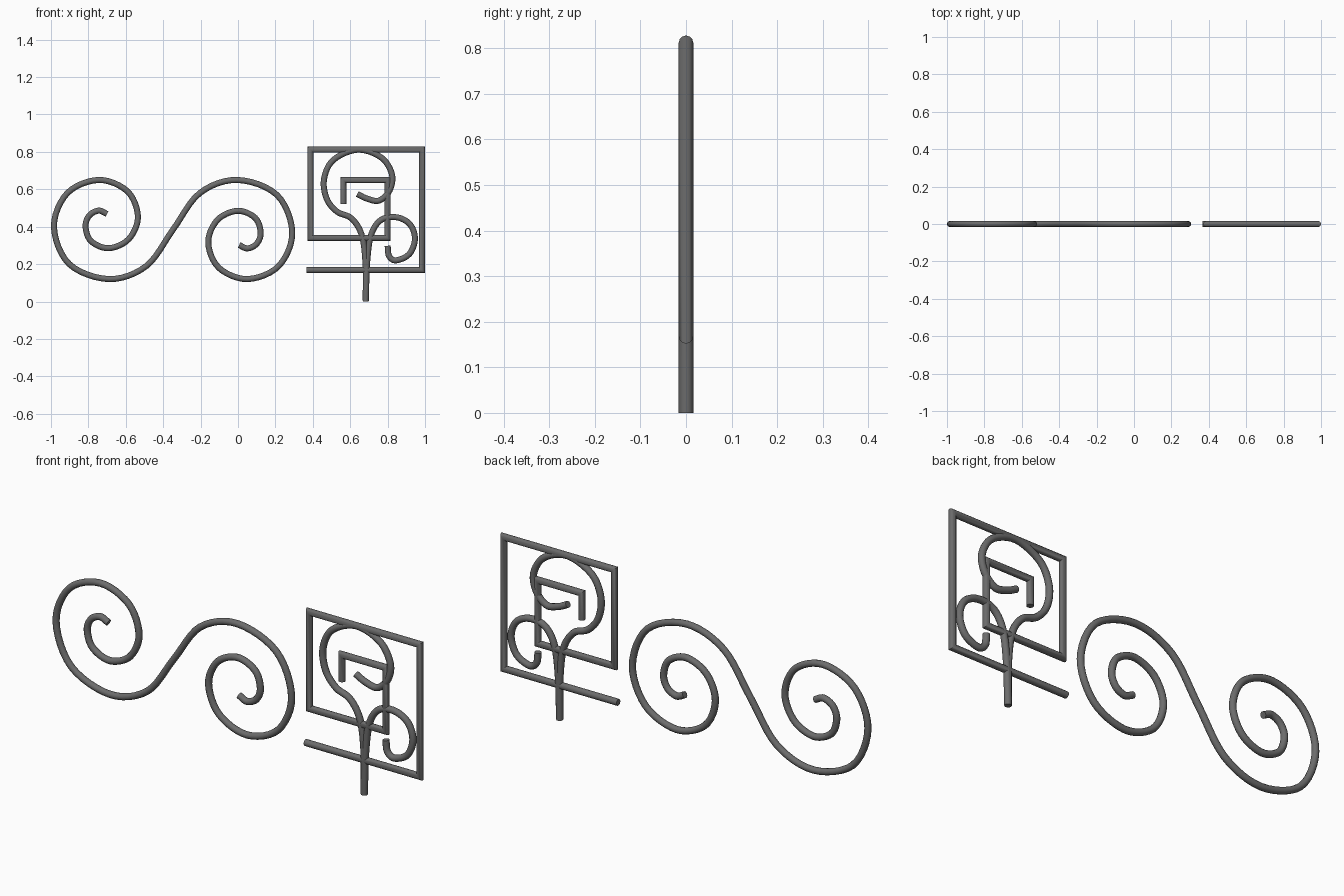
import bpy, bmesh, math
from mathutils import Vector

cube = bpy.data.objects.get("Cube")
if cube:
    bpy.data.objects.remove(cube, do_unlink=True)

RADIUS = 0.016
SIDES = 12

iron = bpy.data.materials.new("dark_grey_iron")
iron.use_nodes = True
iron.diffuse_color = (0.15, 0.15, 0.15, 1)
iron.node_tree.nodes["Principled BSDF"].inputs["Base Color"].default_value = (0.15, 0.15, 0.15, 1)


def smooth_path(points, steps=6):
    """Catmull-Rom curve through the points."""
    p = [Vector(q) for q in points]
    p = [2 * p[0] - p[1]] + p + [2 * p[-1] - p[-2]]
    path = []
    for a, b, c, d in zip(p, p[1:], p[2:], p[3:]):
        for i in range(steps):
            t = i / steps
            path.append(0.5 * (2 * b + (c - a) * t + (2 * a - 5 * b + 4 * c - d) * t * t
                               + (3 * b - a - 3 * c + d) * t ** 3))
    return path + [p[-2]]


def rod(name, path):
    """Round bar swept along a path in the xz plane, with mitred corners."""
    path = [Vector(q) for q in path]
    bm = bmesh.new()
    rings = []
    for i, p in enumerate(path):
        before = (p - path[i - 1]).normalized() if i else None
        after = (path[i + 1] - p).normalized() if i < len(path) - 1 else before
        before = before or after
        tangent = (before + after).normalized()
        side = Vector((-tangent.y, tangent.x)) / tangent.dot(after)
        ring = []
        for k in range(SIDES):
            a = math.tau * k / SIDES
            q = p + side * RADIUS * math.cos(a)
            ring.append(bm.verts.new((q.x, RADIUS * math.sin(a), q.y)))
        rings.append(ring)
    for r, s in zip(rings, rings[1:]):
        for k in range(SIDES):
            n = (k + 1) % SIDES
            bm.faces.new((r[k], r[n], s[n], s[k]))
    bm.faces.new(rings[0])
    bm.faces.new(rings[-1])
    bmesh.ops.recalc_face_normals(bm, faces=bm.faces)
    mesh = bpy.data.meshes.new(name)
    bm.to_mesh(mesh)
    bm.free()
    mesh.materials.append(iron)
    obj = bpy.data.objects.new(name, mesh)
    bpy.context.collection.objects.link(obj)
    bpy.ops.object.select_all(action='DESELECT')
    obj.select_set(True)
    bpy.context.view_layer.objects.active = obj
    bpy.ops.object.shade_smooth_by_angle(angle=math.radians(40))
    return obj


# Double scroll: one half, then the same half turned about the middle
half = [(-0.70, 0.468), (-0.745, 0.486), (-0.795, 0.46), (-0.815, 0.40), (-0.785, 0.322),
        (-0.69, 0.285), (-0.583, 0.335), (-0.535, 0.455), (-0.592, 0.59), (-0.745, 0.65),
        (-0.912, 0.58), (-0.984, 0.40), (-0.902, 0.20), (-0.69, 0.12), (-0.49, 0.19)]
middle = Vector((-0.347, 0.385))
turned = [2 * middle - Vector(p) for p in reversed(half)]
rod("double_scroll", smooth_path(half + [middle] + turned))

# Square key spiral
rod("square_spiral", [(0.366, 0.168), (0.984, 0.168), (0.984, 0.812), (0.387, 0.812), (0.387, 0.34),
                      (0.80, 0.34), (0.80, 0.65), (0.563, 0.65), (0.563, 0.522)])

# Two tendrils sharing a stem
rod("large_tendril", smooth_path([
    (0.683, 0), (0.681, 0.216), (0.66, 0.36), (0.606, 0.445), (0.53, 0.48), (0.474, 0.55),
    (0.46, 0.655), (0.51, 0.757), (0.64, 0.812), (0.766, 0.77), (0.823, 0.68), (0.811, 0.595),
    (0.755, 0.54), (0.69, 0.55), (0.638, 0.575)]))
rod("small_tendril", smooth_path([
    (0.683, 0), (0.691, 0.216), (0.713, 0.36), (0.766, 0.437), (0.85, 0.45), (0.92, 0.412),
    (0.946, 0.334), (0.916, 0.254), (0.846, 0.22), (0.808, 0.243), (0.80, 0.298)]))
